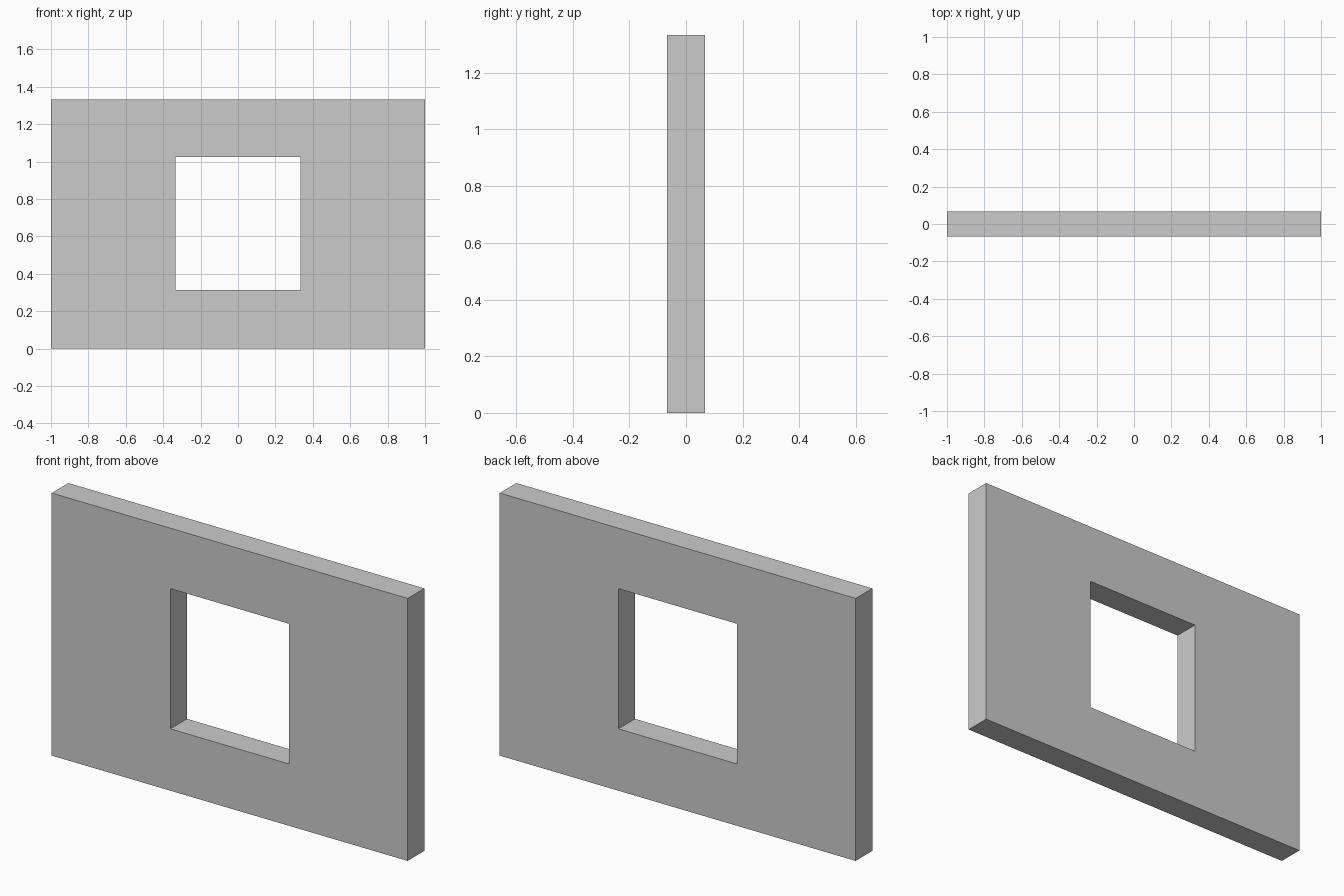
import bpy
import bmesh

if "Cube" in bpy.data.objects:
    bpy.data.objects.remove(bpy.data.objects["Cube"])

WIDTH, HEIGHT, DEPTH = 2.0, 1.3333, 0.1333
WINDOW_HALF, WINDOW_BOTTOM, WINDOW_TOP = 0.3335, 0.314, 1.026


def rectangle(bm, half_width, bottom, top):
    corners = [(-half_width, bottom), (half_width, bottom),
               (half_width, top), (-half_width, top)]
    return [bm.verts.new((x, -DEPTH / 2, z)) for x, z in corners]


# Front face: a ring of four quads around the window opening
bm = bmesh.new()
outer = rectangle(bm, WIDTH / 2, 0, HEIGHT)
inner = rectangle(bm, WINDOW_HALF, WINDOW_BOTTOM, WINDOW_TOP)
ring = []
for i in range(4):
    j = (i + 1) % 4
    ring.append(bm.faces.new((outer[i], outer[j], inner[j], inner[i])))

# Thickness: extrude the ring backwards, keeping the front face
result = bmesh.ops.extrude_face_region(bm, geom=ring, use_keep_orig=True)
back = [v for v in result["geom"] if isinstance(v, bmesh.types.BMVert)]
bmesh.ops.translate(bm, verts=back, vec=(0, DEPTH, 0))
bmesh.ops.recalc_face_normals(bm, faces=bm.faces)

mesh = bpy.data.meshes.new("wall_with_window")
bm.to_mesh(mesh)
bm.free()
wall = bpy.data.objects.new("wall_with_window", mesh)
bpy.context.collection.objects.link(wall)
